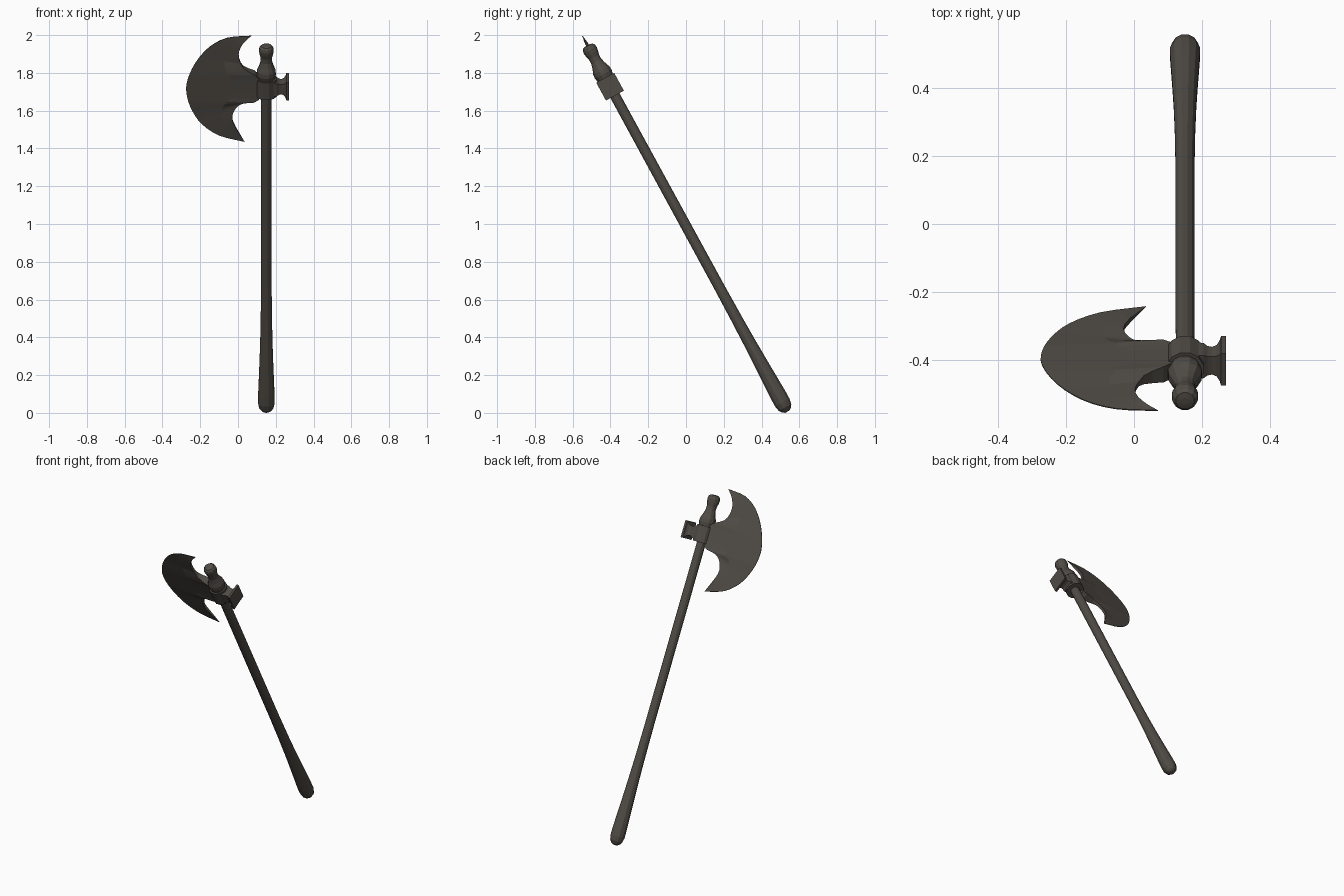
import bpy, bmesh, math
from mathutils import Matrix, Vector

if "Cube" in bpy.data.objects:
    bpy.data.objects.remove(bpy.data.objects["Cube"])

# Axe frame: origin at the collar, local z along the shaft, leaning towards -y
FRAME = Matrix.Translation((0.15, -0.402, 1.727)) @ Matrix.Rotation(math.radians(28.6), 4, 'X')

metal = bpy.data.materials.new("dark_grey_brown")
metal.diffuse_color = (0.08, 0.071, 0.06, 1)
metal.use_nodes = True
metal.node_tree.nodes["Principled BSDF"].inputs["Base Color"].default_value = metal.diffuse_color


def finish(name, bm):
    bmesh.ops.remove_doubles(bm, verts=bm.verts, dist=0.0002)
    bmesh.ops.recalc_face_normals(bm, faces=bm.faces)
    me = bpy.data.meshes.new(name)
    bm.to_mesh(me)
    bm.free()
    me.transform(FRAME)
    me.materials.append(metal)
    ob = bpy.data.objects.new(name, me)
    bpy.context.collection.objects.link(ob)
    return ob


def loft(name, rings):
    """Skin closed rings of equal size and cap both ends."""
    bm = bmesh.new()
    rows = [[bm.verts.new(p) for p in r] for r in rings]
    n = len(rows[0])
    for a, b in zip(rows, rows[1:]):
        for i in range(n):
            j = (i + 1) % n
            bm.faces.new((a[i], a[j], b[j], b[i]))
    bm.faces.new(rows[0])
    bm.faces.new(rows[-1])
    return finish(name, bm)


def lathe(name, profile, sides=12):
    angles = [2 * math.pi * (i + 0.5) / sides for i in range(sides)]
    return loft(name, [[(r * math.cos(a), r * math.sin(a), z) for a in angles]
                       for z, r in profile])


def smooth_path(pts, steps=3):
    """Catmull-Rom curve through 2D points."""
    p = [Vector(q) for q in pts]
    p = [2 * p[0] - p[1]] + p + [2 * p[-1] - p[-2]]
    out = []
    for i in range(1, len(p) - 2):
        a, b, c, d = p[i - 1:i + 3]
        for k in range(steps):
            t = k / steps
            out.append(0.5 * (2 * b + (c - a) * t + (2 * a - 5 * b + 4 * c - d) * t * t
                              + (3 * b - a - 3 * c + d) * t ** 3))
    return out + [p[-2]]


# Shaft with swollen rounded grip
lathe("handle", [(-1.96, 0.012), (-1.952, 0.026), (-1.935, 0.039), (-1.905, 0.045),
                 (-1.86, 0.045), (-1.78, 0.042), (-1.675, 0.038), (-1.55, 0.034),
                 (-1.4, 0.031), (-1.2, 0.029), (0.04, 0.028)])

# Collar and turned finial
lathe("collar", [(-0.052, 0.056), (0.052, 0.056)])
lathe("finial", [(0.04, 0.044), (0.055, 0.047), (0.075, 0.052), (0.098, 0.05),
                 (0.125, 0.039), (0.152, 0.031), (0.178, 0.031), (0.2, 0.037),
                 (0.22, 0.04), (0.236, 0.037), (0.246, 0.028), (0.249, 0.012)])

# Square hammer poll with flared striking plate
poll = [(0.02, 0.042), (0.055, 0.038), (0.066, 0.032), (0.08, 0.03),
        (0.093, 0.034), (0.102, 0.044), (0.106, 0.054), (0.12, 0.054)]
loft("hammer_poll", [[(x, -h, -h), (x, h, -h), (x, h, h), (x, -h, h)] for x, h in poll])

# Crescent blade: cutting edge paired with inner edge, (x, along shaft)
outer = smooth_path([(0.071, 0.307), (-0.055, 0.295), (-0.15, 0.241), (-0.225, 0.145),
                     (-0.27, 0.03), (-0.27, -0.06), (-0.24, -0.15), (-0.188, -0.229),
                     (-0.098, -0.295), (0.035, -0.332)])
inner = smooth_path([(0.071, 0.307), (0.024, 0.259), (0.003, 0.193), (0.029, 0.118),
                     (0.11, 0.062), (0.11, -0.066), (0.024, -0.095), (-0.019, -0.14),
                     (-0.027, -0.21), (0.035, -0.332)])
bm = bmesh.new()
rows = []
for o, i in zip(outer, inner):
    # thickest at the neck, thin along the horns and the cutting edge
    h = min(0.026, 0.008 + 0.018 * max(0, min(1, (i.x - 0.0) / 0.08)))
    if abs(i.y) > 0.13:
        h = 0.008 * min(1, (o - i).length / 0.08)
    ring = []
    for t, k in ((0, h), (0.4, 0.45 * h + 0.001), (1, 0.0015)):
        q = i.lerp(o, t)
        ring.append((q.x - 0.15, min(k, h + 0.0015), q.y))
    rows.append([[bm.verts.new((x, s * n, z)) for x, n, z in ring] for s in (1, -1)])
for a, b in zip(rows, rows[1:]):
    for s in (0, 1):
        for c in (0, 1):
            bm.faces.new((a[s][c], a[s][c + 1], b[s][c + 1], b[s][c]))
    for c in (0, 2):
        bm.faces.new((a[0][c], a[1][c], b[1][c], b[0][c]))
finish("blade", bm)
